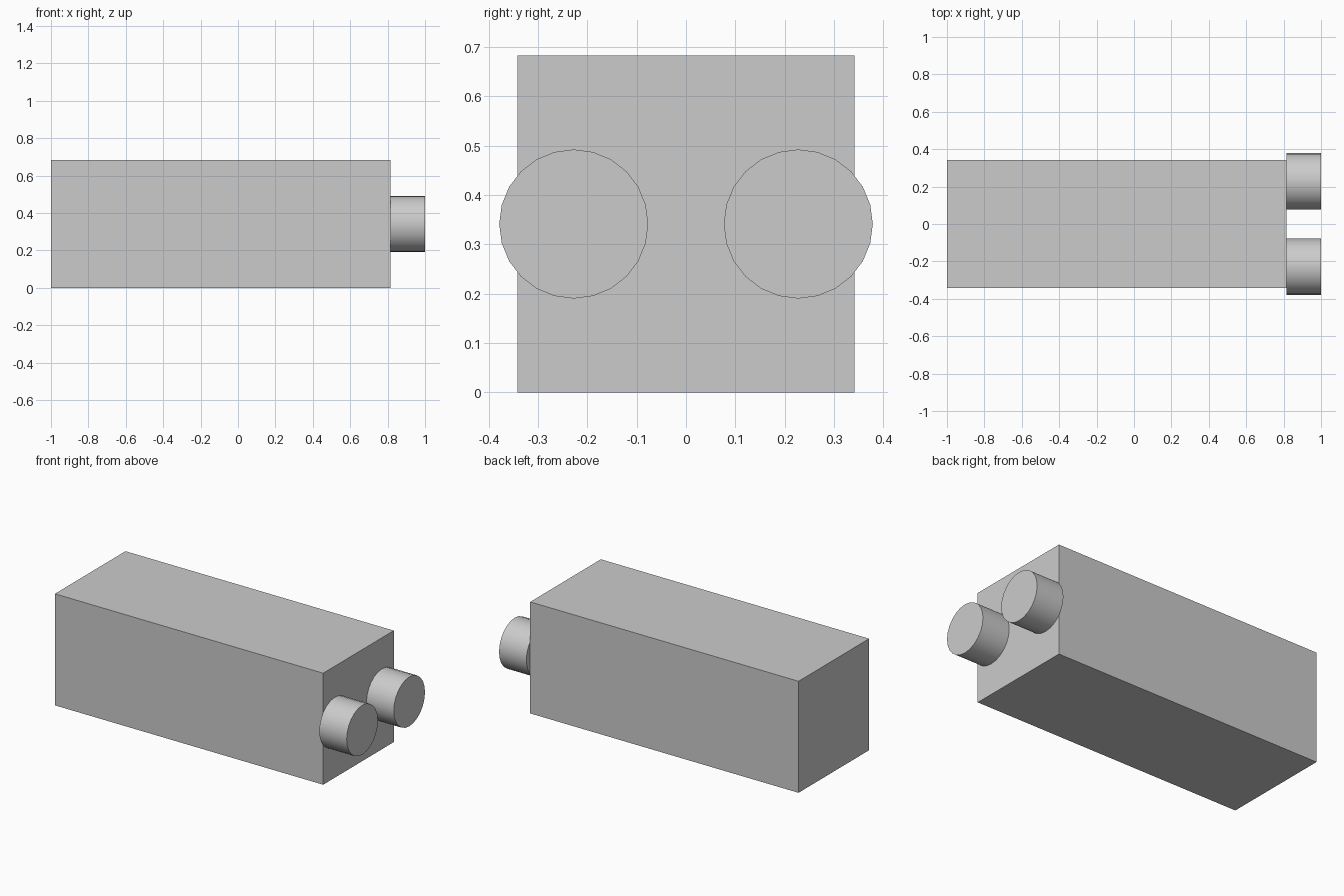
import bpy
import math

cube = bpy.data.objects.get("Cube")
if cube:
    bpy.data.objects.remove(cube, do_unlink=True)

GREY = (0.6, 0.6, 0.6, 1)
grey = bpy.data.materials.new("plain grey")
grey.use_nodes = True
grey.diffuse_color = GREY
grey.node_tree.nodes["Principled BSDF"].inputs["Base Color"].default_value = GREY

WIDTH = 0.682        # square section of the body
FRONT = 0.815        # x of the body end that carries the cylinders
RADIUS = 0.151

# Long box body
bpy.ops.mesh.primitive_cube_add(size=1, location=((FRONT - 1) / 2, 0, WIDTH / 2))
body = bpy.context.object
body.name = "body"
body.scale = (FRONT + 1, WIDTH, WIDTH)
bpy.ops.object.transform_apply(location=False, rotation=False, scale=True)
body.data.materials.append(grey)

# Pair of short cylinders on the end face
for name, side in (("back_cylinder", 1), ("front_cylinder", -1)):
    bpy.ops.mesh.primitive_cylinder_add(
        vertices=24, radius=RADIUS, depth=1 - FRONT,
        location=((FRONT + 1) / 2, side * 0.2275, WIDTH / 2),
        rotation=(0, math.pi / 2, 0))
    cylinder = bpy.context.object
    cylinder.name = name
    cylinder.data.materials.append(grey)
    bpy.ops.object.shade_smooth_by_angle(angle=math.radians(40))
